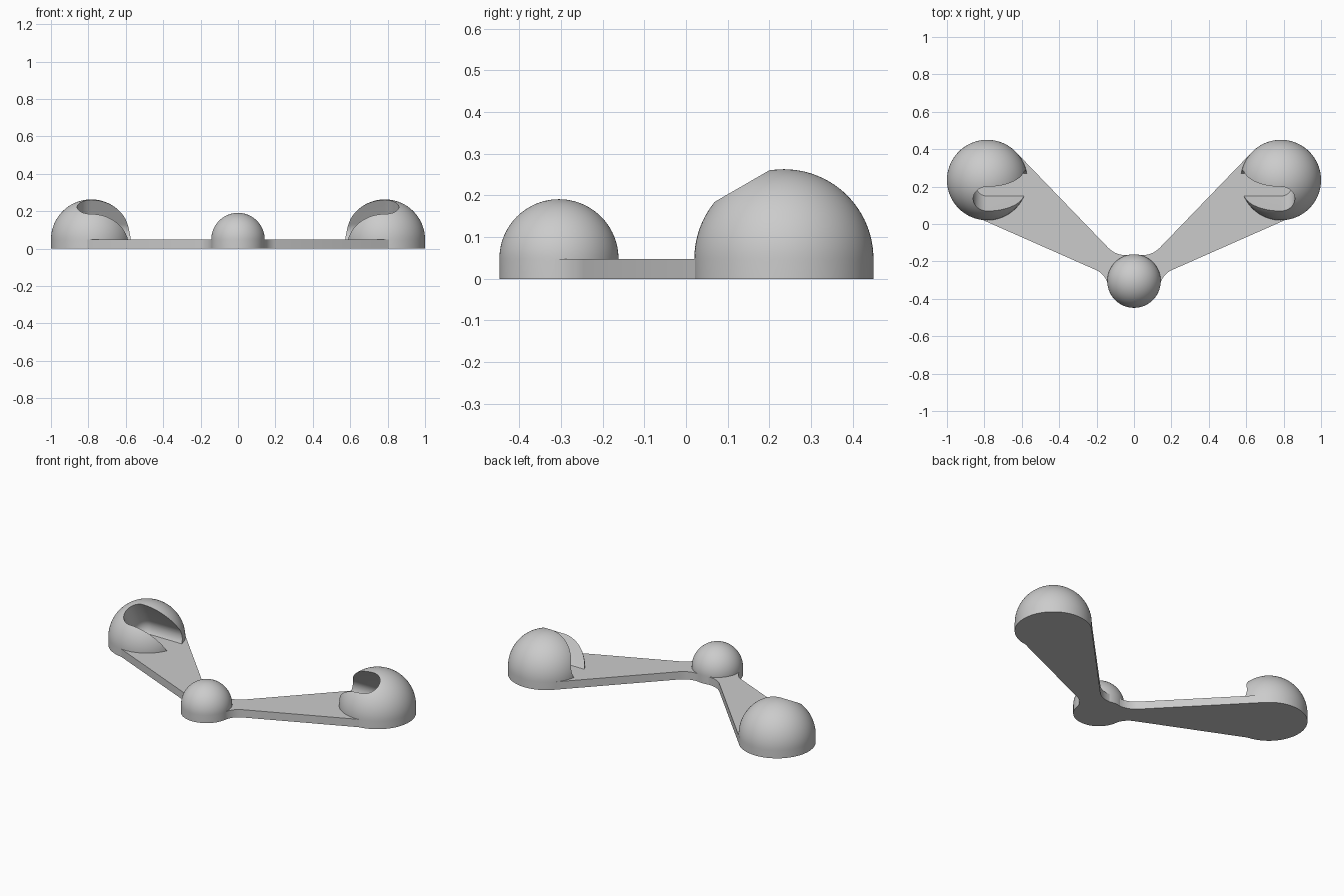
import bpy, bmesh, math
from mathutils import Vector, Matrix

if "Cube" in bpy.data.objects:
    bpy.data.objects.remove(bpy.data.objects["Cube"])

T = 0.048                                   # plate thickness / dome skirt height
BIG, R_BIG = Vector((0.785, 0.235, T)), 0.215
SMALL, R_SMALL = Vector((0, -0.305, T)), 0.143

grey = bpy.data.materials.new("grey")
grey.diffuse_color = (0.6, 0.6, 0.6, 1)
grey.use_nodes = True
grey.node_tree.nodes["Principled BSDF"].inputs["Base Color"].default_value = grey.diffuse_color


def make_object(name, bm):
    bmesh.ops.recalc_face_normals(bm, faces=bm.faces)
    mesh = bpy.data.meshes.new(name)
    bm.to_mesh(mesh)
    bm.free()
    ob = bpy.data.objects.new(name, mesh)
    mesh.materials.append(grey)
    bpy.context.collection.objects.link(ob)
    return ob


def smooth(ob):
    bpy.ops.object.select_all(action='DESELECT')
    ob.select_set(True)
    bpy.context.view_layer.objects.active = ob
    bpy.ops.object.shade_smooth_by_angle(angle=math.radians(30))


def dome(name, centre, r):
    """Hemisphere on a short cylindrical skirt, revolved from a profile."""
    bm = bmesh.new()
    n = 24
    pts = [(0, -T), (r, -T)] + [(r * math.cos(i / n * math.pi / 2),
                                 r * math.sin(i / n * math.pi / 2)) for i in range(n)] + [(0, r)]
    vs = [bm.verts.new((x, 0, z)) for x, z in pts]
    es = [bm.edges.new(p) for p in zip(vs, vs[1:])]
    bmesh.ops.spin(bm, geom=vs + es, cent=(0, 0, 0), axis=(0, 0, 1),
                   angle=2 * math.pi, steps=96, use_duplicate=False)
    bmesh.ops.remove_doubles(bm, verts=bm.verts, dist=1e-5)
    bmesh.ops.translate(bm, verts=bm.verts, vec=centre)
    return make_object(name, bm)


def slot_cutter(name, side):
    """Round-bottomed slot leaning forward 30 degrees, open towards the middle."""
    ball = bmesh.new()
    bmesh.ops.create_uvsphere(ball, u_segments=48, v_segments=24, radius=0.075)
    points = [v.co.copy() for v in ball.verts]
    ball.free()
    bm = bmesh.new()
    for u in (0, -0.4 * side):
        for w in (0.05, 0.4):
            for p in points:
                bm.verts.new(p + Vector((u, 0, w)))
    bmesh.ops.convex_hull(bm, input=bm.verts[:])
    loose = [v for v in bm.verts if not v.link_faces]
    bmesh.ops.delete(bm, geom=loose, context='VERTS')
    tilt = Matrix.Rotation(math.radians(30), 4, 'X')
    bm.transform(Matrix.Translation((side * BIG.x, BIG.y, BIG.z)) @ tilt)
    ob = make_object(name, bm)
    ob.hide_render = True
    return ob


def bezier(a, b, c, n=8):
    a, b, c = Vector(a), Vector(b), Vector(c)
    return [(1 - t) ** 2 * a + 2 * t * (1 - t) * b + t * t * c
            for t in (i / n for i in range(n + 1))]


# slotted end domes
for side, label in ((-1, "left"), (1, "right")):
    end = dome(label + "_slotted_dome", Vector((side * BIG.x, BIG.y, T)), R_BIG)
    cutter = slot_cutter(label + "_slot_cutter", side)
    mod = end.modifiers.new("slot", 'BOOLEAN')
    mod.object, mod.operation, mod.solver = cutter, 'DIFFERENCE', 'EXACT'
    bpy.context.view_layer.update()
    baked = bpy.data.meshes.new_from_object(end.evaluated_get(bpy.context.evaluated_depsgraph_get()))
    end.modifiers.clear()
    end.data = baked
    bpy.data.objects.remove(cutter)
    smooth(end)

# centre dome
smooth(dome("centre_dome", SMALL, R_SMALL))

# V-shaped plate with filleted joints; its ends floor the slots inside the domes
half = [Vector(p) for p in ((0, -0.36), (0.128, -0.36))]
half += bezier((0.137, -0.335), (0.15, -0.27), (0.203, -0.246))
half += [Vector(p) for p in ((0.81, 0.022), (0.92, 0.13), (0.91, 0.32), (0.62, 0.373))]
half += bezier((0.135, -0.13), (0.10, -0.163), (0.05, -0.167))
half += [Vector((0, -0.167))]
outline = half + [Vector((-p.x, p.y)) for p in reversed(half[1:-1])]
bm = bmesh.new()
face = bm.faces.new([bm.verts.new((p.x, p.y, 0)) for p in outline])
ext = bmesh.ops.extrude_face_region(bm, geom=[face])
bmesh.ops.translate(bm, vec=(0, 0, T),
                    verts=[g for g in ext["geom"] if isinstance(g, bmesh.types.BMVert)])
bm.faces.ensure_lookup_table()
smooth(make_object("arm_plate", bm))
